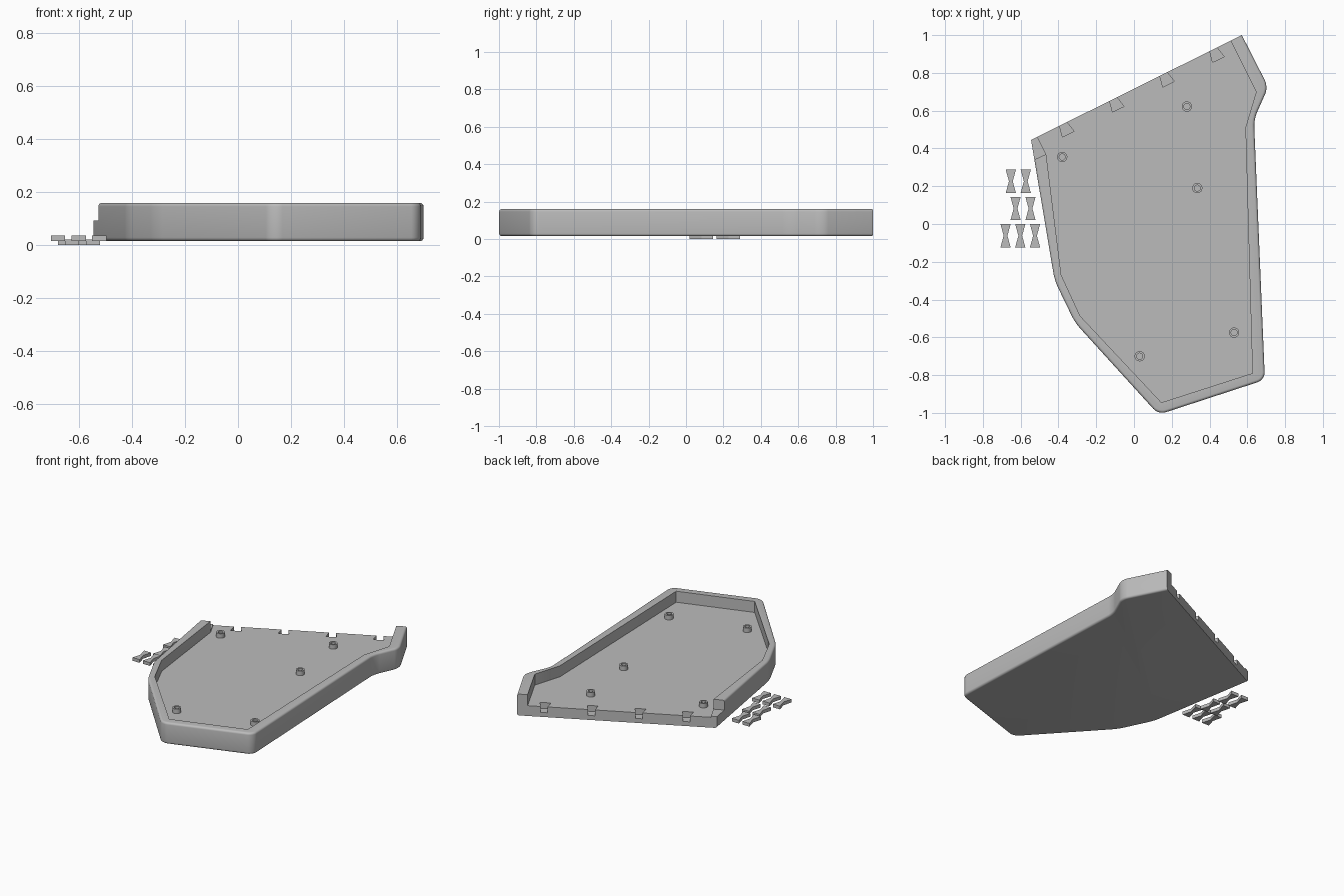
import bpy, bmesh, math
from mathutils import Vector

if "Cube" in bpy.data.objects:
    bpy.data.objects.remove(bpy.data.objects["Cube"])

grey = bpy.data.materials.new("light grey")
grey.diffuse_color = (0.5, 0.5, 0.5, 1)
grey.use_nodes = True
grey.node_tree.nodes["Principled BSDF"].inputs["Base Color"].default_value = grey.diffuse_color


def finish(name, bm):
    bmesh.ops.recalc_face_normals(bm, faces=bm.faces)
    me = bpy.data.meshes.new(name)
    bm.to_mesh(me)
    bm.free()
    me.materials.append(grey)
    ob = bpy.data.objects.new(name, me)
    bpy.context.collection.objects.link(ob)
    return ob


def prism(points, z0, z1):
    bm = bmesh.new()
    base = bm.faces.new([bm.verts.new((x, y, z0)) for x, y in points])
    top = bmesh.ops.extrude_face_region(bm, geom=[base], use_keep_orig=True)["geom"]
    for v in top:
        if isinstance(v, bmesh.types.BMVert):
            v.co.z = z1
    bmesh.ops.recalc_face_normals(bm, faces=bm.faces)
    return bm


def activate(ob):
    bpy.ops.object.select_all(action='DESELECT')
    ob.select_set(True)
    bpy.context.view_layer.objects.active = ob


def smooth(ob):
    activate(ob)
    bpy.ops.object.shade_smooth_by_angle(angle=math.radians(35))


def cut(ob, cutter):
    cutter.hide_render = True
    mod = ob.modifiers.new("cut", 'BOOLEAN')
    mod.operation, mod.solver, mod.object = 'DIFFERENCE', 'EXACT', cutter
    activate(ob)
    bpy.ops.object.modifier_apply(modifier=mod.name)
    bpy.data.objects.remove(cutter)


FLOOR, LOW_RIM, BOTTOM, TOP = 0.085, 0.093, 0.015, 0.16
BACK_L, BACK_R = Vector((-0.545, 0.445)), Vector((0.571, 1.0))
along = (BACK_R - BACK_L).normalized()
inward = Vector((along.y, -along.x))


def on_back(co):
    return abs((co.xy - BACK_L).dot(inward)) < 1e-4


# tray body: rounded corners and rounded rim edges, flat along the back
outline = [BACK_L, (-0.42, -0.30), (-0.312, -0.523), (0.13, -1.009),
           (0.693, -0.825), (0.635, 0.555), (0.711, 0.725), BACK_R]
bm = prism(outline, BOTTOM, TOP)
corners = [e for e in bm.edges
           if abs(e.verts[0].co.z - e.verts[1].co.z) > 0.1 and not on_back(e.verts[0].co)]
bmesh.ops.bevel(bm, geom=corners, offset=0.04, segments=6, profile=0.5, affect='EDGES')
rims = [e for e in bm.edges
        if abs(e.verts[0].co.z - e.verts[1].co.z) < 1e-4
        and not (on_back(e.verts[0].co) and on_back(e.verts[1].co))]
bmesh.ops.bevel(bm, geom=rims, offset=0.014, segments=4, profile=0.5, affect='EDGES')
tray = finish("tray", bm)

# recess, open at the back
recess = [(-0.535, 0.51), (-0.465, 0.37), (-0.385, -0.27), (-0.285, -0.487), (0.145, -0.945),
          (0.627, -0.79), (0.59, 0.51), (0.647, 0.70), (0.46, 1.074)]
cut(tray, finish("recess_cutter", prism(recess, FLOOR, 0.4)))

# lowered rim at the back left corner
low = [(-0.80, 0.215), (-0.40, 0.40), (-0.45, 0.60), (-0.80, 0.60)]
cut(tray, finish("low_rim_cutter", prism(low, LOW_RIM, 0.45)))

# dovetail slots along the back edge
for x in (-0.375, -0.11, 0.156, 0.42):
    mouth = BACK_L + along * ((x - BACK_L.x) / along.x)
    shape = [mouth + along * a + inward * d
             for a, d in ((-0.017, -0.02), (0.017, -0.02), (0.034, 0.06), (-0.034, 0.06))]
    cut(tray, finish("slot_cutter", prism(shape, FLOOR - 0.04, 0.3)))
smooth(tray)

# hollow standoffs on the floor
for i, (x, y) in enumerate([(-0.38, 0.355), (0.28, 0.622), (0.335, 0.19),
                            (0.53, -0.575), (0.03, -0.70)]):
    bm = bmesh.new()
    n = 32
    profile = [(0.027, FLOOR - 0.005), (0.027, FLOOR + 0.03),
               (0.016, FLOOR + 0.03), (0.016, FLOOR - 0.005)]
    rings = [[bm.verts.new((x + r * math.cos(math.tau * k / n),
                            y + r * math.sin(math.tau * k / n), z)) for k in range(n)]
             for r, z in profile]
    for a, b in zip(rings, rings[1:] + rings[:1]):
        for k in range(n):
            bm.faces.new((a[k], a[(k + 1) % n], b[(k + 1) % n], b[k]))
    smooth(finish(f"standoff_{i + 1}", bm))

# loose bow-tie joining keys beside the tray
rows = [(0.226, 0.0, (-0.652, -0.573)), (0.082, 0.0, (-0.627, -0.548)),
        (-0.062, 0.015, (-0.68, -0.602, -0.524))]
for y, z, xs in rows:
    for x in xs:
        bow = [(x + a, y + b) for a, b in ((-0.027, -0.062), (0.027, -0.062), (0.010, 0),
                                           (0.027, 0.062), (-0.027, 0.062), (-0.010, 0))]
        finish("joining_key", prism(bow, z, z + 0.022))
